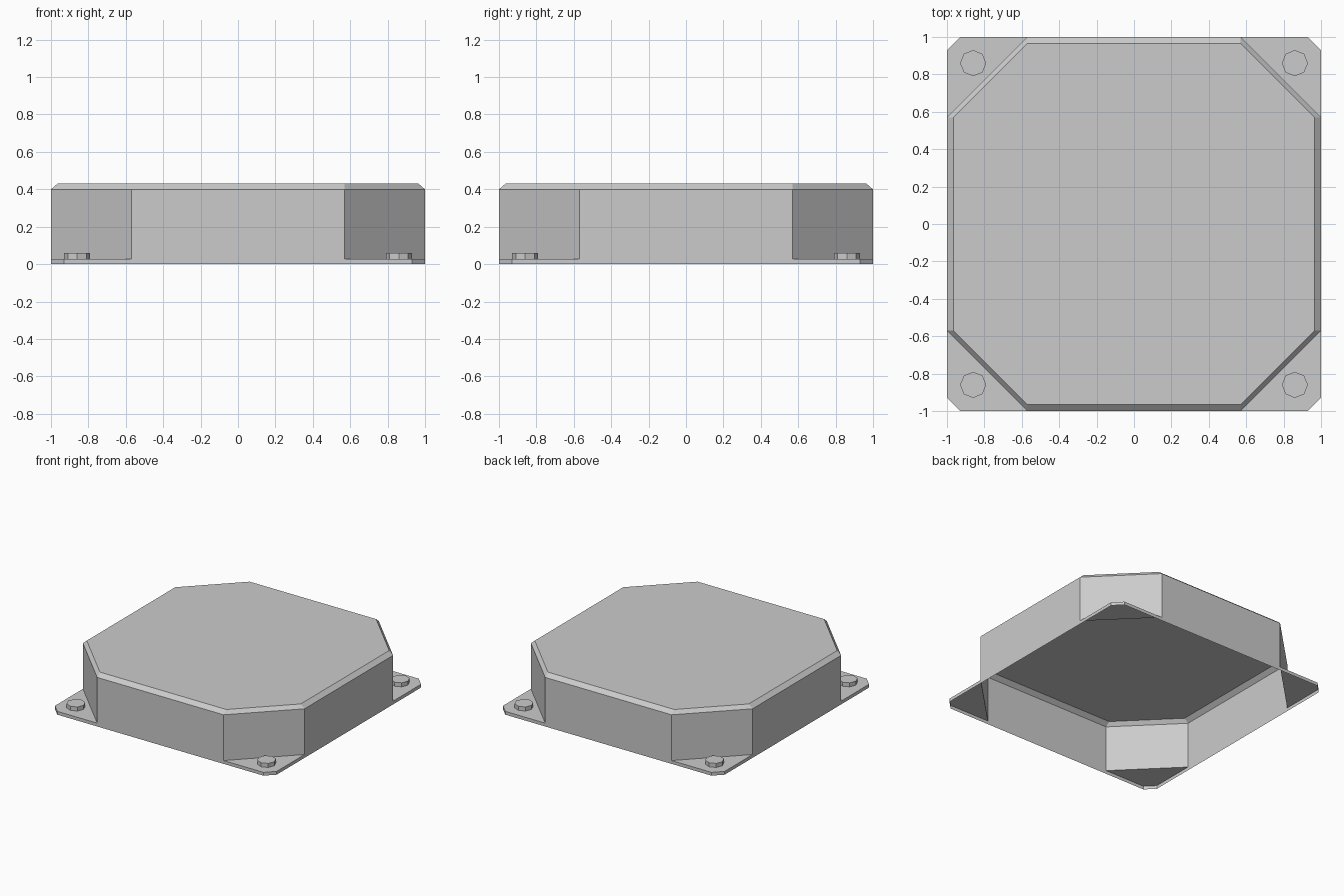
import bpy, bmesh, math
from mathutils import Matrix, Vector

if "Cube" in bpy.data.objects:
    bpy.data.objects.remove(bpy.data.objects["Cube"])

A, N, I = 0.57, 0.93, 0.965          # octagon corner, flange nick, lid inset
FLANGE, WALL, TOP = 0.027, 0.40, 0.43


def make(name, faces, extra=()):
    """Build faces repeated four times around z, plus single extra faces."""
    bm = bmesh.new()
    for k in range(4):
        rot = Matrix.Rotation(k * math.pi / 2, 3, 'Z')
        for f in faces:
            bm.faces.new([bm.verts.new(rot @ Vector(p)) for p in f])
    for f in extra:
        bm.faces.new([bm.verts.new(p) for p in f])
    bmesh.ops.remove_doubles(bm, verts=bm.verts, dist=0.0005)
    mesh = bpy.data.meshes.new(name)
    bm.to_mesh(mesh)
    bm.free()
    bpy.context.collection.objects.link(bpy.data.objects.new(name, mesh))


def strip(a, b, z0, z1, a2=None, b2=None):
    """Quad from line a-b at z0 up to line a2-b2 at z1."""
    return [(*a, z0), (*b, z0), (*(b2 or b), z1), (*(a2 or a), z1)]


# Open-bottomed octagonal housing with bevelled lid
l, r, s = (-A, -1), (A, -1), (1, -A)
li, ri, si = (-A, -I), (A, -I), (I, -A)
lid = []
for k in range(4):
    rot = Matrix.Rotation(k * math.pi / 2, 3, 'Z')
    lid += [rot @ Vector((*li, TOP)), rot @ Vector((*ri, TOP))]
make("housing", [
    strip(l, r, 0, WALL),
    strip(r, s, FLANGE, WALL),
    strip(l, r, WALL, TOP, li, ri),
    strip(r, s, WALL, TOP, ri, si),
], [lid])

# Corner mounting flanges: thin top plate with a short skirt
edge = [r, (N, -1), (1, -N), s]
make("corner_flanges",
     [[(*p, FLANGE) for p in edge]] +
     [strip(p, q, 0, FLANGE) for p, q in zip(edge, edge[1:])])

# Octagonal bolt heads
ring = [(0.86 + 0.07 * math.cos(i * math.pi / 4),
         -0.86 + 0.07 * math.sin(i * math.pi / 4)) for i in range(8)]
make("bolt_heads",
     [[(*p, 0.06) for p in ring]] +
     [strip(ring[i], ring[(i + 1) % 8], FLANGE, 0.06) for i in range(8)])
